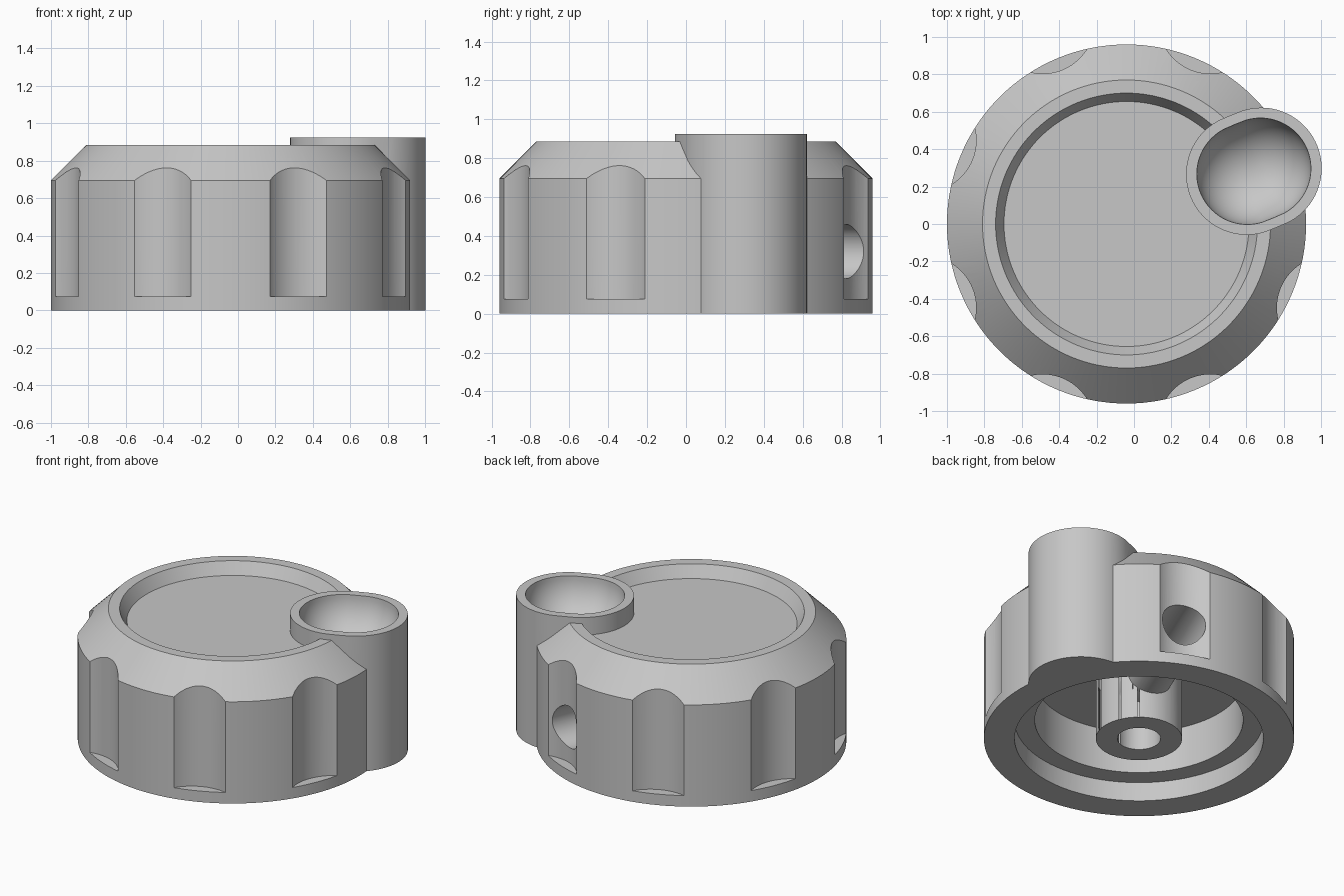
import bpy, bmesh, math
from mathutils import Matrix, Vector

cube = bpy.data.objects.get("Cube")
if cube:
    bpy.data.objects.remove(cube, do_unlink=True)

CENTRE = Matrix.Translation((-0.04, 0, 0))
BOSS_ANGLE = math.radians(22.5)

grey = bpy.data.materials.new("plain grey")
grey.use_nodes = True
colour = (0.57, 0.57, 0.57, 1)
grey.diffuse_color = colour
grey.node_tree.nodes["Principled BSDF"].inputs["Base Color"].default_value = colour


def finish(bm, name, matrix):
    bmesh.ops.recalc_face_normals(bm, faces=bm.faces)
    mesh = bpy.data.meshes.new(name)
    bm.transform(CENTRE @ matrix)
    bm.to_mesh(mesh)
    bm.free()
    mesh.materials.append(grey)
    obj = bpy.data.objects.new(name, mesh)
    bpy.context.collection.objects.link(obj)
    return obj


def lathe(name, profile, closed=False, steps=128):
    bm = bmesh.new()
    verts = [bm.verts.new((r, 0, z)) for r, z in profile]
    for a, b in zip(verts, verts[1:]):
        bm.edges.new((a, b))
    if closed:
        bm.edges.new((verts[-1], verts[0]))
    bmesh.ops.spin(bm, geom=bm.verts[:] + bm.edges[:], cent=(0, 0, 0),
                   axis=(0, 0, 1), angle=math.tau, steps=steps)
    bmesh.ops.remove_doubles(bm, verts=bm.verts, dist=0.0001)
    return finish(bm, name, Matrix())


def stretch(bm, length):
    # pull the two halves apart along x to make a slot shape
    for v in bm.verts:
        if abs(v.co.x) > 0.0001:
            v.co.x += math.copysign(length / 2, v.co.x)


def cylinder(name, radius, z0, z1, matrix=Matrix(), slot=0):
    bm = bmesh.new()
    bmesh.ops.create_cone(bm, cap_ends=True, segments=96, radius1=radius,
                          radius2=radius, depth=z1 - z0,
                          matrix=Matrix.Translation((0, 0, (z0 + z1) / 2)))
    stretch(bm, slot)
    return finish(bm, name, matrix)


def combine(target, tool, operation="DIFFERENCE"):
    mod = target.modifiers.new("combine", "BOOLEAN")
    mod.operation = operation
    mod.solver = "EXACT"
    mod.object = tool
    bpy.context.view_layer.objects.active = target
    bpy.ops.object.modifier_apply(modifier=mod.name)
    bpy.data.objects.remove(tool, do_unlink=True)


def around(angle, distance):
    return Matrix.Rotation(angle, 4, "Z") @ Matrix.Translation((distance, 0, 0))


# Knob body with chamfered shoulder and dished top
knob = lathe("knob_body", [(0, 0), (0.96, 0), (0.96, 0.695), (0.77, 0.885),
                           (0.70, 0.885), (0.655, 0.805), (0, 0.805)])

# Finger grooves, leaving out the place of the finger cup
for i in range(1, 8):
    angle = BOSS_ANGLE + i * math.tau / 8
    combine(knob, cylinder("groove_cutter", 0.277, 0.075, 1.2, around(angle, 1.17)))

# Finger cup post and its rounded bowl
place = around(BOSS_ANGLE, 0.737)
combine(knob, cylinder("cup_post", 0.324, 0, 0.925, place, slot=0.083), "UNION")
bm = bmesh.new()
bmesh.ops.create_uvsphere(bm, u_segments=64, v_segments=32, radius=0.27)
stretch(bm, 0.076)
combine(knob, finish(bm, "bowl_cutter", place @ Matrix.Translation((0, 0, 0.925))))

# Stepped underside cavity around the hub
combine(knob, lathe("cavity_cutter", [(0.267, -0.1), (0.77, -0.1), (0.77, 0.13),
                                      (0.645, 0.13), (0.645, 0.42), (0.267, 0.42)],
                    closed=True))

# Shaft bore and set screw hole
combine(knob, cylinder("bore_cutter", 0.134, -0.1, 0.55))
sideways = Matrix.Rotation(BOSS_ANGLE + math.tau / 8, 4, "Z") @ \
    Matrix.Translation((0, 0, 0.32)) @ Matrix.Rotation(math.pi / 2, 4, "Y")
combine(knob, cylinder("screw_hole_cutter", 0.14, 0, 1.2, sideways))

# Smooth curved walls, sharp rims
bpy.ops.object.select_all(action="DESELECT")
knob.select_set(True)
bpy.context.view_layer.objects.active = knob
bpy.ops.object.shade_smooth_by_angle(angle=math.radians(25))
